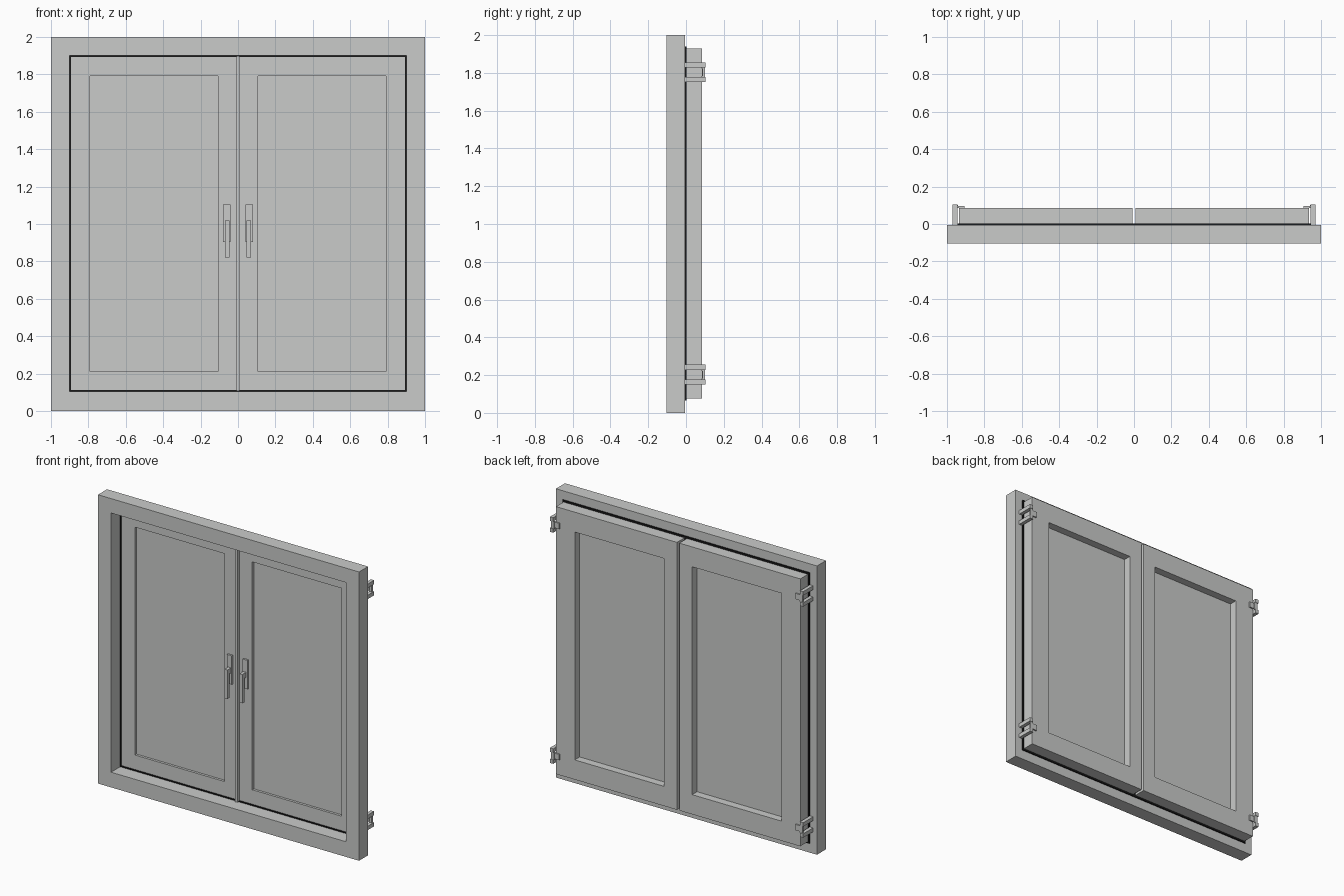
import bpy, bmesh

if "Cube" in bpy.data.objects:
    bpy.data.objects.remove(bpy.data.objects["Cube"])


def material(name, rgb):
    m = bpy.data.materials.new(name)
    m.diffuse_color = (*rgb, 1.0)
    m.use_nodes = True
    m.node_tree.nodes["Principled BSDF"].inputs["Base Color"].default_value = m.diffuse_color
    return m


GREY = material("light_grey", (0.59, 0.60, 0.59))
BLACK = material("black_rubber", (0.01, 0.01, 0.01))


def finish(name, bm, mat):
    bmesh.ops.recalc_face_normals(bm, faces=bm.faces)
    me = bpy.data.meshes.new(name)
    bm.to_mesh(me)
    bm.free()
    me.materials.append(mat)
    ob = bpy.data.objects.new(name, me)
    bpy.context.collection.objects.link(ob)
    return ob


def add_box(bm, x0, x1, y0, y1, z0, z1):
    v = [bm.verts.new((x, y, z)) for x in (x0, x1) for y in (y0, y1) for z in (z0, z1)]
    for f in ((0, 1, 3, 2), (4, 6, 7, 5), (0, 4, 5, 1), (2, 3, 7, 6), (0, 2, 6, 4), (1, 5, 7, 3)):
        bm.faces.new([v[i] for i in f])


def boxes(name, specs, side=1, mat=GREY):
    """One object made of boxes; side=-1 mirrors it in x."""
    bm = bmesh.new()
    for x0, x1, *rest in specs:
        add_box(bm, *sorted((side * x0, side * x1)), *rest)
    return finish(name, bm, mat)


def ring(name, outer, inner, y0, y1, side=1, mat=GREY):
    """Rectangular frame; outer and inner are (x0, x1, z0, z1)."""
    bm = bmesh.new()
    loops = []
    for (x0, x1, z0, z1), y in ((outer, y0), (outer, y1), (inner, y1), (inner, y0)):
        loops.append([bm.verts.new((side * x, y, z))
                      for x, z in ((x0, z0), (x1, z0), (x1, z1), (x0, z1))])
    for k in range(4):
        a, b = loops[k], loops[(k + 1) % 4]
        for i in range(4):
            j = (i + 1) % 4
            bm.faces.new((a[i], a[j], b[j], b[i]))
    return finish(name, bm, mat)


# Fixed outer frame and the rubber seal behind it
ring("outer_frame", (-1, 1, 0, 2), (-0.9, 0.9, 0.105, 1.9), -0.104, -0.005)
ring("rubber_seal", (-0.945, 0.945, 0.065, 1.94), (-0.893, 0.893, 0.112, 1.893),
     -0.005, 0.003, mat=BLACK)

# Strip covering the gap between the two sashes
boxes("centre_strip", [(-0.009, 0.009, -0.02, 0.003, 0.107, 1.898)])

for side, label in ((-1, "left"), (1, "right")):
    # Opening sash with its recessed pane
    ring(label + "_sash", (0.009, 0.936, 0.076, 1.928), (0.107, 0.792, 0.212, 1.79),
         0.003, 0.086, side)
    boxes(label + "_pane", [(0.107, 0.792, 0.02, 0.032, 0.212, 1.79)], side)

    # Handle: back plate, neck and hanging lever
    boxes(label + "_handle", [
        (0.041, 0.079, -0.010, 0.003, 0.905, 1.105),
        (0.046, 0.069, -0.035, -0.010, 0.985, 1.020),
        (0.046, 0.069, -0.050, -0.030, 0.820, 1.020)], side)

    # Hinges: two arms from the frame, a pin block and a leaf on the sash
    for z, level in ((0.203, "lower"), (1.803, "upper")):
        boxes(f"{label}_{level}_hinge", [
            (0.945, 0.970, -0.005, 0.104, z + 0.025, z + 0.052),
            (0.945, 0.970, -0.005, 0.104, z - 0.052, z - 0.025),
            (0.940, 0.962, 0.088, 0.101, z - 0.025, z + 0.025),
            (0.905, 0.945, 0.086, 0.095, z - 0.020, z + 0.020)], side)
